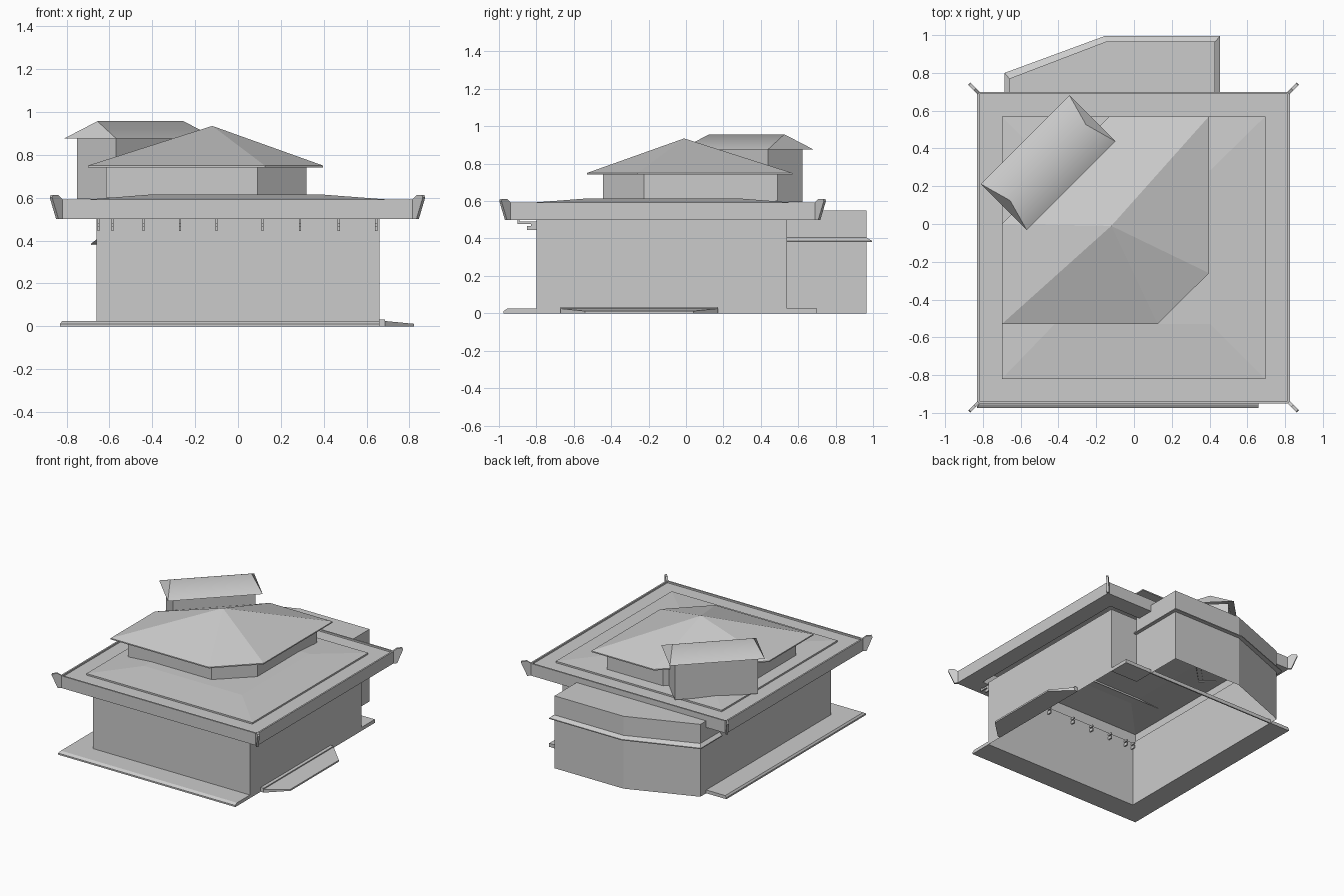
import bpy, math
from mathutils import Matrix, Vector

if "Cube" in bpy.data.objects:
    bpy.data.objects.remove(bpy.data.objects["Cube"])


def make(name, verts, faces):
    me = bpy.data.meshes.new(name)
    me.from_pydata(verts, [], faces)
    me.update()
    ob = bpy.data.objects.new(name, me)
    bpy.context.collection.objects.link(ob)
    return ob


def loft(name, rings, bottom=True, top=True, closed=True):
    """Stack of outlines (counter-clockwise, 3D points) joined by quads."""
    n = len(rings[0])
    verts = [p for r in rings for p in r]
    faces = []
    for k in range(len(rings) - 1):
        for i in range(n if closed else n - 1):
            j = (i + 1) % n
            faces.append((k*n + i, k*n + j, (k+1)*n + j, (k+1)*n + i))
    if bottom:
        faces.append(tuple(reversed(range(n))))
    if top:
        faces.append(tuple(range((len(rings)-1)*n, len(rings)*n)))
    return make(name, verts, faces)


def at(pts, z):
    return [(x, y, z) for x, y in pts]


def rect(x0, x1, y0, y1):
    return [(x0, y0), (x1, y0), (x1, y1), (x0, y1)]


def box(name, x0, x1, y0, y1, z0, z1):
    r = rect(x0, x1, y0, y1)
    return loft(name, [at(r, z0), at(r, z1)])


# Main hall walls, open below and open towards the annex
hall = [(-.66, .54), (-.66, -.80), (.66, -.80), (.66, .54), (.43, .54)]
loft("hall_walls", [at(hall, 0), at(hall, .502)], False, False, False)

# Rear annex with angled side and drip ledge
annex = [(.43, .54), (.43, .965), (-.15, .965), (-.66, .77), (-.66, .54)]
loft("annex_walls", [at(annex, 0), at(annex, .55)], False, True, False)
ledge = [(.455, .54), (.455, .995), (-.155, .995), (-.685, .80), (-.685, .54)]
loft("annex_ledge", [at(annex, .38), at(ledge, .38), at(ledge, .387), at(annex, .405)],
     False, False, False)

# Base apron around front and left, returning at the back
outer = [(-.83, .70), (-.83, -.975), (.66, -.975)]
lip = [(-.82, .70), (-.82, -.955), (.66, -.955)]
inner = [(-.66, .70), (-.66, -.80), (.66, -.80)]
loft("base_apron", [at(inner, 0), at(outer, 0), at(outer, .012), at(lip, .025), at(inner, .025)],
     False, False, False)
make("apron_ends", [(.66, -.975, 0), (.66, -.80, 0), (.66, -.80, .025), (.66, -.955, .025), (.66, -.975, .012),
                    (-.66, .70, 0), (-.83, .70, 0), (-.83, .70, .012), (-.82, .70, .025), (-.66, .70, .025)],
     [(0, 1, 2, 3, 4), (5, 6, 7, 8, 9)])
box("back_step", .43, .66, .54, .70, 0, .027)
box("back_sill", -.66, .43, .69, .70, 0, .027)

# Side entrance: threshold and flared ramp
box("threshold", .66, .685, -.67, .17, 0, .033)
ramp = [(.685, -.67), (.82, -.54), (.82, .04), (.685, .17)]
ramp_top = [(x, y, .025 if x < .7 else .012) for x, y in ramp]
loft("side_ramp", [at(ramp, 0), ramp_top])

# Large flat roof: soffit ring, fascia, rim and shallow hip, hollow underneath
eave = rect(-.83, .825, -.95, .70)
rim = rect(-.818, .813, -.938, .688)
foot = rect(-.70, .695, -.82, .57)
plateau = rect(-.42, .405, -.53, .285)
loft("main_roof", [at(foot, .58), at(foot, .50), at(eave, .50), at(eave, .592),
                   at(rim, .592), at(rim, .58), at(foot, .58)], False, False)
loft("main_roof_hip", [at(foot, .58), at(foot, .592), at(plateau, .614)], False, False)
make("main_roof_plateau", at(plateau, .614), [(0, 1, 2, 3)])

# Upturned corner fins
prof = [(-.01, .50), (.018, .50), (.06, .60), (.055, .612), (.018, .612), (-.01, .592)]
for x, y in eave:
    d = Vector((math.copysign(1, x), math.copysign(1, y), 0)).normalized()
    s = Vector((-d.y, d.x, 0)) * .008
    rings = [[tuple(Vector((x, y, z)) + d*r + s*k) for r, z in prof] for k in (1, -1)]
    loft("corner_fin", rings)

# Stepped brackets under the front eave
for x in (-.65, -.585, -.44, -.27, -.10, .115, .29, .47, .645):
    box("bracket_upper", x - .005, x + .005, -.90, -.77, .478, .492)
    box("bracket_lower", x - .005, x + .005, -.85, -.77, .445, .468)
    box("bracket_tip", x - .005, x + .005, -.90, -.89, .49, .50)
    box("bracket_link", x - .005, x + .005, -.83, -.80, .465, .48)

# Upper storey walls with cut corners
upper = [(-.615, -.445), (.09, -.445), (.32, -.225), (.32, .49), (-.15, .49), (-.615, .025)]
loft("upper_walls", [at(upper, .60), at(upper, .743)], False, False)

# Upper hipped roof
up_eave = [(-.70, -.53), (.125, -.53), (.397, -.26), (.397, .57), (-.13, .57), (-.70, 0)]
n = len(up_eave)
make("upper_roof", at(up_eave, .741) + at(up_eave, .750) + [(-.12, -.01, .935)],
     [tuple(reversed(range(n)))] +
     [(i, (i+1) % n, n + (i+1) % n, n + i) for i in range(n)] +
     [(n + i, n + (i+1) % n, 2*n) for i in range(n)])

# Diagonal corner tower
turn = Matrix.Translation((-.455, .325, 0)) @ Matrix.Rotation(math.radians(45), 4, 'Z')
r = rect(-.29, .29, -.13, .13)
tower = loft("tower_walls", [at(r, .595), at(r, .885)], False, False)
tower.matrix_world = turn

# Tower roof, an open shell with steep hipped ends
L, W, R = .332, .172, .284
roof = make("tower_roof",
            [(-L, -W, .876), (L, -W, .876), (L, W, .876), (-L, W, .876), (-R, 0, .957), (R, 0, .957)],
            [(0, 1, 5, 4), (2, 3, 4, 5), (1, 2, 5), (3, 0, 4)])
roof.matrix_world = turn
# soft ridge between the two long slopes
for p in roof.data.polygons[:2]:
    p.use_smooth = True
for e in roof.data.edges:
    e.use_edge_sharp = set(e.vertices) != {4, 5}
